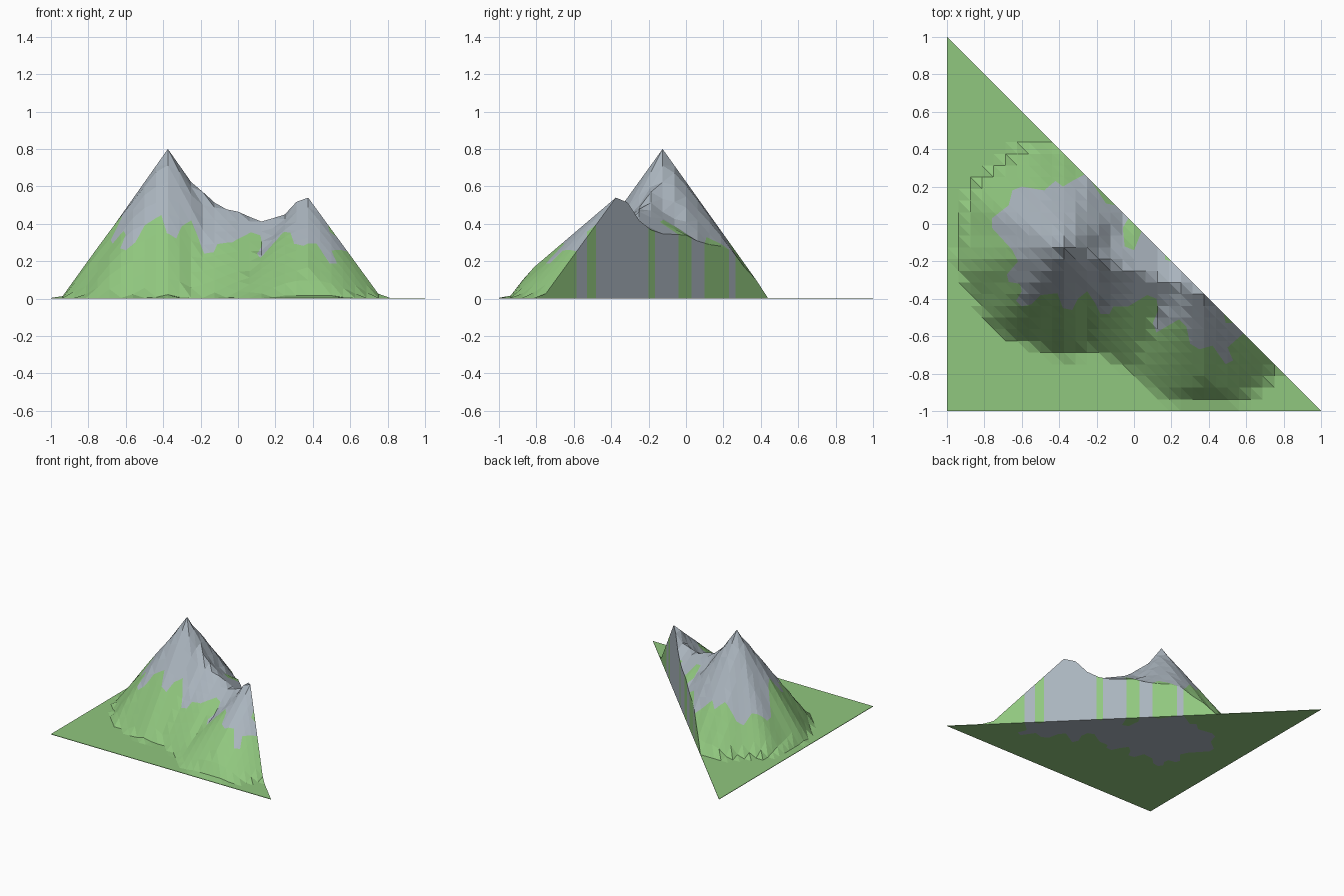
import bpy, bmesh, math
from mathutils import Vector
from mathutils.geometry import delaunay_2d_cdt

if "Cube" in bpy.data.objects:
    bpy.data.objects.remove(bpy.data.objects["Cube"])

N = 32                      # grid cells per side
S = 2 / N

# Crest line between the two summits: (x, height)
CREST = [(-.375, .8), (-.3125, .705), (-.25, .61), (-.125, .53), (0, .465), (.125, .43),
         (.19, .43), (.25, .46), (.3125, .535), (.375, .54)]

# Outline of the bare rock seen from above (ends and notches lie on the cut diagonal)
ROCK = [(-.265, .265), (-.33, .23), (-.38, .2), (-.42, .23), (-.48, .18), (-.6, .2), (-.65, .18),
        (-.67, .1), (-.76, .03), (-.76, -.02), (-.65, -.14), (-.62, -.2), (-.68, -.27), (-.67, -.31),
        (-.61, -.32), (-.6, -.36), (-.63, -.41), (-.6, -.44), (-.55, -.43), (-.5, -.38), (-.41, -.37),
        (-.38, -.45), (-.33, -.46), (-.3, -.4), (-.25, -.36), (-.21, -.42), (-.18, -.48), (-.13, -.48),
        (-.11, -.44), (-.03, -.44), (.07, -.38), (.12, -.4), (.13, -.46), (.1, -.53), (.12, -.58),
        (.24, -.51), (.28, -.55), (.3, -.64), (.35, -.67), (.42, -.65), (.49, -.75), (.53, -.73),
        (.5, -.66), (.585, -.585), (.53, -.53), (.49, -.53), (.48, -.48), (.2, -.2), (.165, -.19),
        (.165, -.165), (.04, -.04), (0, -.14), (-.05, -.12), (-.06, -.02), (-.03, .03), (-.1, .1),
        (-.15, .11), (-.23, .23)]


def crest(x):
    for (x0, z0), (x1, z1) in zip(CREST, CREST[1:]):
        if x0 <= x <= x1:
            return z0 + (z1 - z0) * (x - x0) / (x1 - x0)
    return 0


def height(x, y):
    """Tall cone, lower cone on the cut face, and the saddle ridge joining them."""
    dx, dy = x + .375, y + .125
    tall = .8 - 1.42 * math.hypot(dx, dy) * (1 + .025 * math.sin(9 * math.atan2(dy, dx)))
    low = .54 - math.hypot(1.05 * (x - .375), .88 * (y + .375))
    d = y - (-.125 - dx / 3)
    slope = .5 + max(0, -x) * 2.4 if d > 0 else .85 + max(0, -x) * 1.5
    ridge = crest(x) - slope * abs(d)
    return max(.004, min(max(tall, low, ridge), (y + .95) * 1.3))


H = [[height(-1 + i * S, -1 + j * S) for j in range(N + 2)] for i in range(N + 2)]


def facet_height(x, y):
    """Height on the flat triangles of the coarse grid."""
    u, v = (x + 1) / S, (y + 1) / S
    i, j = min(N, int(u)), min(N, int(v))
    a, b = u - i, v - j
    if a + b <= 1:
        return H[i][j] + a * (H[i+1][j] - H[i][j]) + b * (H[i][j+1] - H[i][j])
    return H[i+1][j+1] + (1-a) * (H[i][j+1] - H[i+1][j+1]) + (1-b) * (H[i+1][j] - H[i+1][j+1])


def is_rock(x, y):
    inside = False
    for (x0, y0), (x1, y1) in zip(ROCK, ROCK[1:] + ROCK[:1]):
        if (y0 > y) != (y1 > y) and x < x0 + (x1 - x0) * (y - y0) / (y1 - y0):
            inside = not inside
    return inside


# Triangular grid plus the rock outline as cut lines
index, pts, edges = {}, [], []
for i in range(N + 1):
    for j in range(N + 1 - i):
        index[i, j] = len(pts)
        pts.append(Vector((-1 + i * S, -1 + j * S)))
for (i, j), k in index.items():
    if (i + 1, j) in index:
        edges += [(k, index[i + 1, j]), (k, index[i, j + 1]), (index[i + 1, j], index[i, j + 1])]
first = len(pts)
pts += [Vector(p) for p in ROCK]
edges += [(first + k, first + (k + 1) % len(ROCK)) for k in range(len(ROCK))]
verts, _, faces, *_ = delaunay_2d_cdt(pts, edges, [], 0, 1e-5)

# Top surface, then walls and underside by extruding down to the floor
bm = bmesh.new()
vs = [bm.verts.new((p.x, p.y, facet_height(p.x, p.y))) for p in verts]
for f in faces:
    bm.faces.new([vs[k] for k in f])
loose = [v for v in bm.verts if not v.link_faces]
bmesh.ops.delete(bm, geom=loose, context='VERTS')
ext = bmesh.ops.extrude_face_region(bm, geom=bm.faces[:], use_keep_orig=True)
for g in ext['geom']:
    if isinstance(g, bmesh.types.BMVert):
        g.co.z = 0
bmesh.ops.recalc_face_normals(bm, faces=bm.faces[:])

# Rock or grass by position seen from above; walls look just inside the edge
for f in bm.faces:
    c = f.calc_center_median()
    if abs(f.normal.z) < .01:
        c -= f.normal * .003
    f.material_index = int(is_rock(c.x, c.y))
    f.smooth = False

mesh = bpy.data.meshes.new("mountain")
bm.to_mesh(mesh)
bm.free()
for name, col in (("grass green", (.28, .57, .21, 1)), ("rock grey", (.40, .456, .51, 1))):
    mat = bpy.data.materials.new(name)
    mat.diffuse_color = col
    mat.use_nodes = True
    mat.node_tree.nodes["Principled BSDF"].inputs["Base Color"].default_value = mat.diffuse_color
    mesh.materials.append(mat)
bpy.context.collection.objects.link(bpy.data.objects.new("mountain", mesh))
